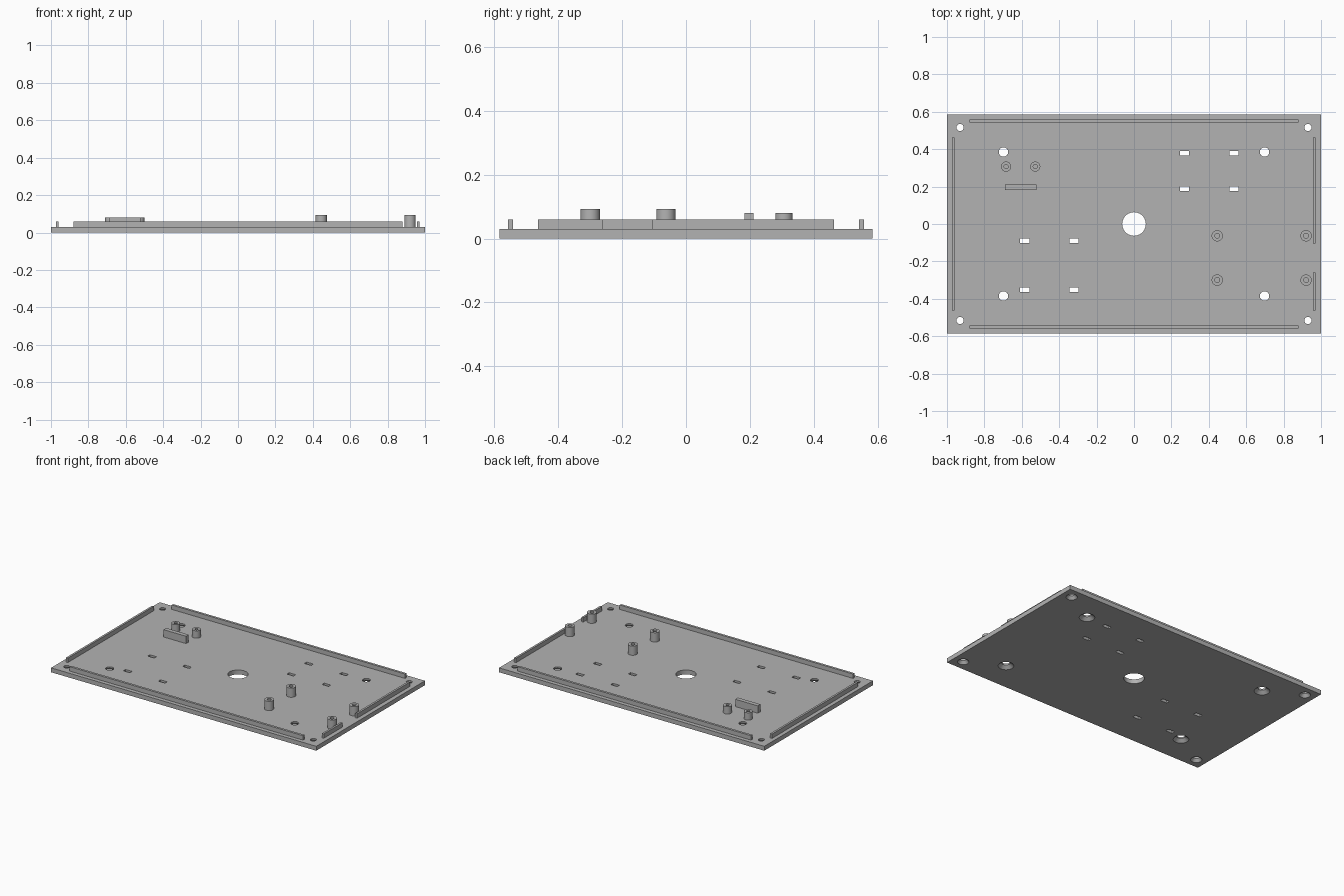
import bpy, bmesh, math
from mathutils import Matrix

if "Cube" in bpy.data.objects:
    bpy.data.objects.remove(bpy.data.objects["Cube"])

grey = bpy.data.materials.new("plain_grey")
grey.use_nodes = True
colour = (0.45, 0.45, 0.45, 1)
grey.diffuse_color = colour
grey.node_tree.nodes["Principled BSDF"].inputs["Base Color"].default_value = colour

BASE = 0.03      # plate thickness
RAIL_TOP = 0.06
POST_TOP = 0.093
LOW_TOP = 0.08
SIDES = 40


def add_box(bm, x0, x1, y0, y1, z0, z1):
    m = Matrix.Translation(((x0 + x1) / 2, (y0 + y1) / 2, (z0 + z1) / 2))
    m = m @ Matrix.Diagonal((x1 - x0, y1 - y0, z1 - z0, 1))
    bmesh.ops.create_cube(bm, size=1, matrix=m)


def add_turned(bm, x, y, profile, closed=False):
    """Stack rings from a (radius, z) profile; cap the ends or close it into a tube."""
    rings = []
    for r, z in profile:
        angles = [math.tau * i / SIDES for i in range(SIDES)]
        rings.append([bm.verts.new((x + r * math.cos(a), y + r * math.sin(a), z)) for a in angles])
    pairs = list(zip(rings, rings[1:]))
    if closed:
        pairs.append((rings[-1], rings[0]))
    else:
        bm.faces.new(rings[0][::-1])
        bm.faces.new(rings[-1])
    for a, b in pairs:
        for i in range(SIDES):
            j = (i + 1) % SIDES
            bm.faces.new((a[i], a[j], b[j], b[i]))


def finish(bm, name):
    bmesh.ops.recalc_face_normals(bm, faces=bm.faces)
    mesh = bpy.data.meshes.new(name)
    bm.to_mesh(mesh)
    bm.free()
    mesh.materials.append(grey)
    ob = bpy.data.objects.new(name, mesh)
    bpy.context.collection.objects.link(ob)
    return ob


def smooth(ob):
    bpy.ops.object.select_all(action='DESELECT')
    ob.select_set(True)
    bpy.context.view_layer.objects.active = ob
    bpy.ops.object.shade_smooth_by_angle(angle=math.radians(30))


def box(name, *bounds):
    bm = bmesh.new()
    add_box(bm, *bounds)
    return finish(bm, name)


def post(name, x, y, radius, bore, top):
    bm = bmesh.new()
    add_turned(bm, x, y, [(radius, BASE), (radius, top), (bore, top), (bore, BASE)], closed=True)
    smooth(finish(bm, name))


# Base plate
plate = box("base_plate", -1, 1, -0.585, 0.585, 0, BASE)

# Cutter: countersunk screw holes, cable hole and tie slots
bm = bmesh.new()
for sx in (-1, 1):
    for sy in (-1, 1):
        for x, y, r, sink in ((0.93, 0.516, 0.019, 0.035), (0.698, 0.385, 0.025, 0.048)):
            profile = [(sink, -0.01), (sink, 0), (r, 0.02), (r, 0.04)]
            add_turned(bm, sx * x, sy * y, profile)
add_turned(bm, 0, 0, [(0.063, -0.01), (0.063, 0.04)])
for xs, ys in (((0.27, 0.535), (0.378, 0.188)), ((-0.585, -0.321), (-0.09, -0.352))):
    for x in xs:
        for y in ys:
            add_box(bm, x - 0.025, x + 0.025, y - 0.012, y + 0.012, -0.01, 0.04)
cutter = finish(bm, "hole_cutter")
cutter.hide_render = True

# Cut the plate
cut = plate.modifiers.new("holes", 'BOOLEAN')
cut.operation = 'DIFFERENCE'
cut.solver = 'EXACT'
cut.object = cutter
bpy.context.view_layer.objects.active = plate
bpy.ops.object.modifier_apply(modifier=cut.name)
bpy.data.objects.remove(cutter)
smooth(plate)

# Locating rails around the edge
for name, y in (("front_rail", -0.55), ("back_rail", 0.55)):
    box(name, -0.88, 0.88, y - 0.008, y + 0.008, BASE, RAIL_TOP)
for name, x, y0, y1 in (("right_rail", -0.966, -0.463, 0.463),
                        ("left_rail_long", 0.964, -0.105, 0.463),
                        ("left_rail_short", 0.964, -0.463, -0.26)):
    box(name, x - 0.007, x + 0.007, y0, y1, BASE, RAIL_TOP)

# Tall standoffs for a circuit board
for x in (0.445, 0.92):
    for y in (-0.063, -0.3):
        post("tall_standoff", x, y, 0.03, 0.013, POST_TOP)

# Short standoffs and their support bar
for x in (-0.684, -0.528):
    post("short_standoff", x, 0.307, 0.027, 0.011, LOW_TOP)
box("support_bar", -0.69, -0.52, 0.183, 0.212, BASE, LOW_TOP)
